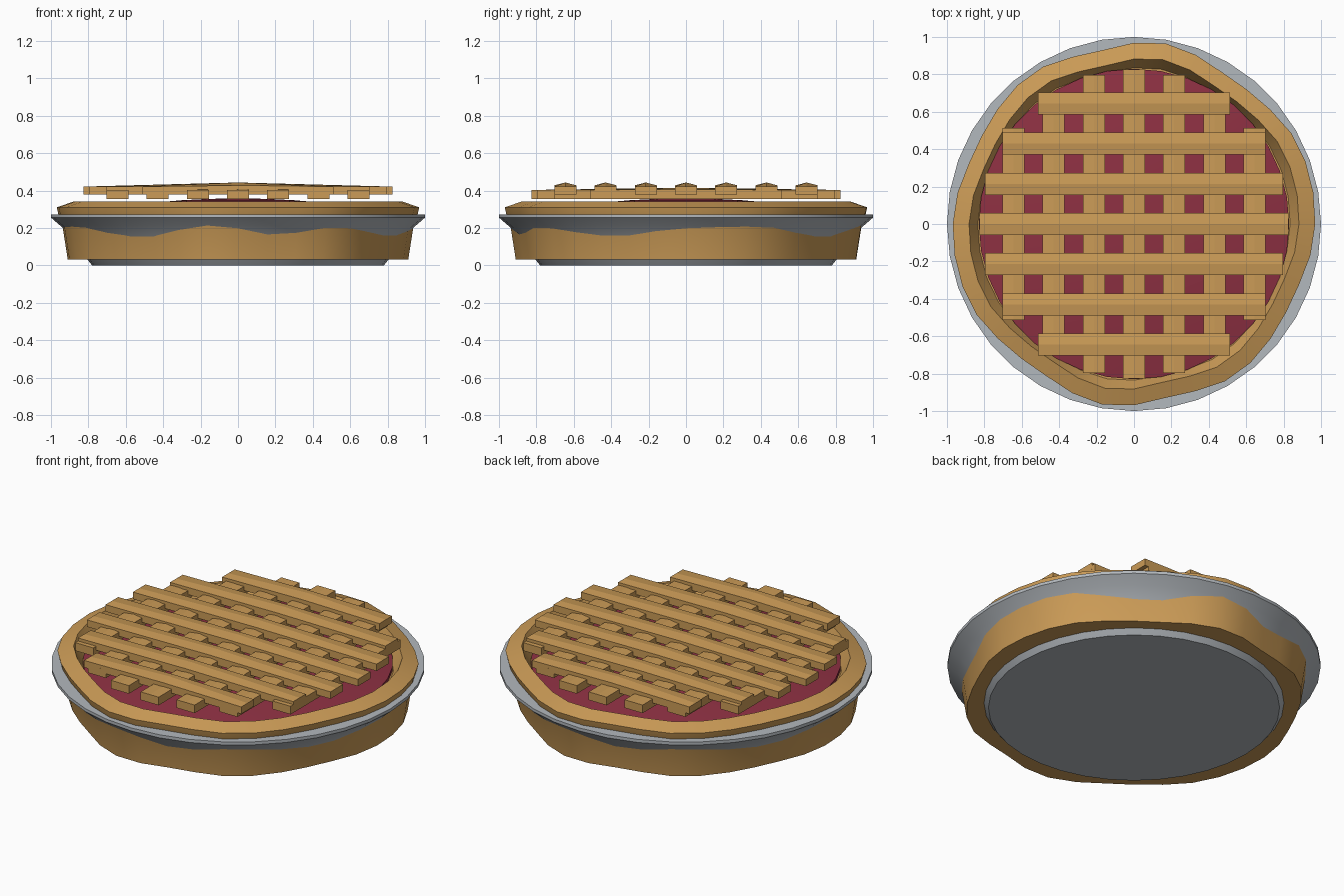
import bpy, bmesh, math

if "Cube" in bpy.data.objects:
    bpy.data.objects.remove(bpy.data.objects["Cube"])

N = 36

def material(name, rgb):
    m = bpy.data.materials.new(name)
    m.diffuse_color = (*rgb, 1)
    m.use_nodes = True
    m.node_tree.nodes["Principled BSDF"].inputs["Base Color"].default_value = m.diffuse_color
    return m

CRUST = material("baked crust", (0.60, 0.33, 0.095))
FILL = material("berry filling", (0.27, 0.03, 0.055))
TIN = material("tin grey", (0.45, 0.48, 0.51))

def finish(name, bm, mat, smooth=True):
    bmesh.ops.recalc_face_normals(bm, faces=bm.faces)
    me = bpy.data.meshes.new(name)
    bm.to_mesh(me)
    bm.free()
    me.materials.append(mat)
    ob = bpy.data.objects.new(name, me)
    bpy.context.collection.objects.link(ob)
    if smooth:
        bpy.ops.object.select_all(action='DESELECT')
        ob.select_set(True)
        bpy.context.view_layer.objects.active = ob
        bpy.ops.object.shade_smooth_by_angle(angle=math.radians(30))
    return ob

def lathe(name, profile, mat, wave=None):
    """Spin (radius, z, wave amplitude) points; radius 0 becomes a pole."""
    bm = bmesh.new()
    rings = []
    for r, z, amp in profile:
        if r == 0:
            rings.append([bm.verts.new((0, 0, z))] * N)
            continue
        ring = []
        for i in range(N):
            a = 2 * math.pi * i / N
            rr = r + (amp * wave[i % len(wave)] if wave else 0)
            ring.append(bm.verts.new((rr * math.cos(a), rr * math.sin(a), z)))
        rings.append(ring)
    for p, q in zip(rings, rings[1:]):
        for i in range(N):
            j = (i + 1) % N
            bm.faces.new(list(dict.fromkeys((p[i], p[j], q[j], q[i]))))
    return finish(name, bm, mat)

# Tin dish with flared rim
lathe("tin_dish", [(0, 0, 0), (0.78, 0, 0), (0.80, 0.025, 0), (0.90, 0.16, 0),
                   (0.95, 0.212, 0), (1.0, 0.255, 0), (1.0, 0.273, 0),
                   (0.93, 0.273, 0), (0.80, 0.06, 0), (0, 0.05, 0)], TIN)

# Hand-crimped crust: uneven radius, repeated every half turn
CRIMP = [.5, .7, .8, .6, -.3, -.9, -.9, .2, 1, .5, -.6, -.3, .6, .5, -.2, -.8, -.8, 0]
lathe("crust_shell", [(0, 0.03, 0), (0.70, 0.03, 0), (0.898, 0.03, 0.024),
                      (0.928, 0.22, 0.024), (0.95, 0.275, 0.022),
                      (0.958, 0.31, 0.022), (0.872, 0.34, 0.02),
                      (0.83, 0.26, 0.01), (0, 0.26, 0)], CRUST, CRIMP)

# Domed berry filling
dome = [(0.83, 0.25, 0)] + [(r, 0.358 - 0.11 * r * r, 0)
                            for r in (0.83, 0.66, 0.48, 0.3, 0.15, 0)]
lathe("berry_filling", dome, FILL)

def strip(name, offset, along_x, z0, z1, rise):
    """Pastry bar trimmed to the pie circle, its top lifted gently mid-length."""
    half = math.sqrt(0.825 ** 2 - offset ** 2)
    w = 0.059
    bm = bmesh.new()
    rows = []
    for u, up in ((-half, 0), (0, rise), (half, 0)):
        row = []
        for v, z in ((-w, z0), (w, z0), (w, z1 + up * 0.3), (0, z1 + up), (-w, z1 + up * 0.3)):
            x, y = (u, v + offset) if along_x else (v + offset, u)
            row.append(bm.verts.new((x, y, z)))
        rows.append(row)
    for p, q in zip(rows, rows[1:]):
        for i in range(5):
            j = (i + 1) % 5
            bm.faces.new((p[i], p[j], q[j], q[i]))
    bm.faces.new(rows[0])
    bm.faces.new(rows[-1])
    finish(name, bm, CRUST, smooth=False)

# Lattice: lower bars run front to back, upper bars run side to side
for k in range(-3, 4):
    strip(f"lattice_lower_{k + 4}", k * 0.215, False, 0.355, 0.403, 0.012)
    strip(f"lattice_upper_{k + 4}", k * 0.215, True, 0.38, 0.421, 0.022)
